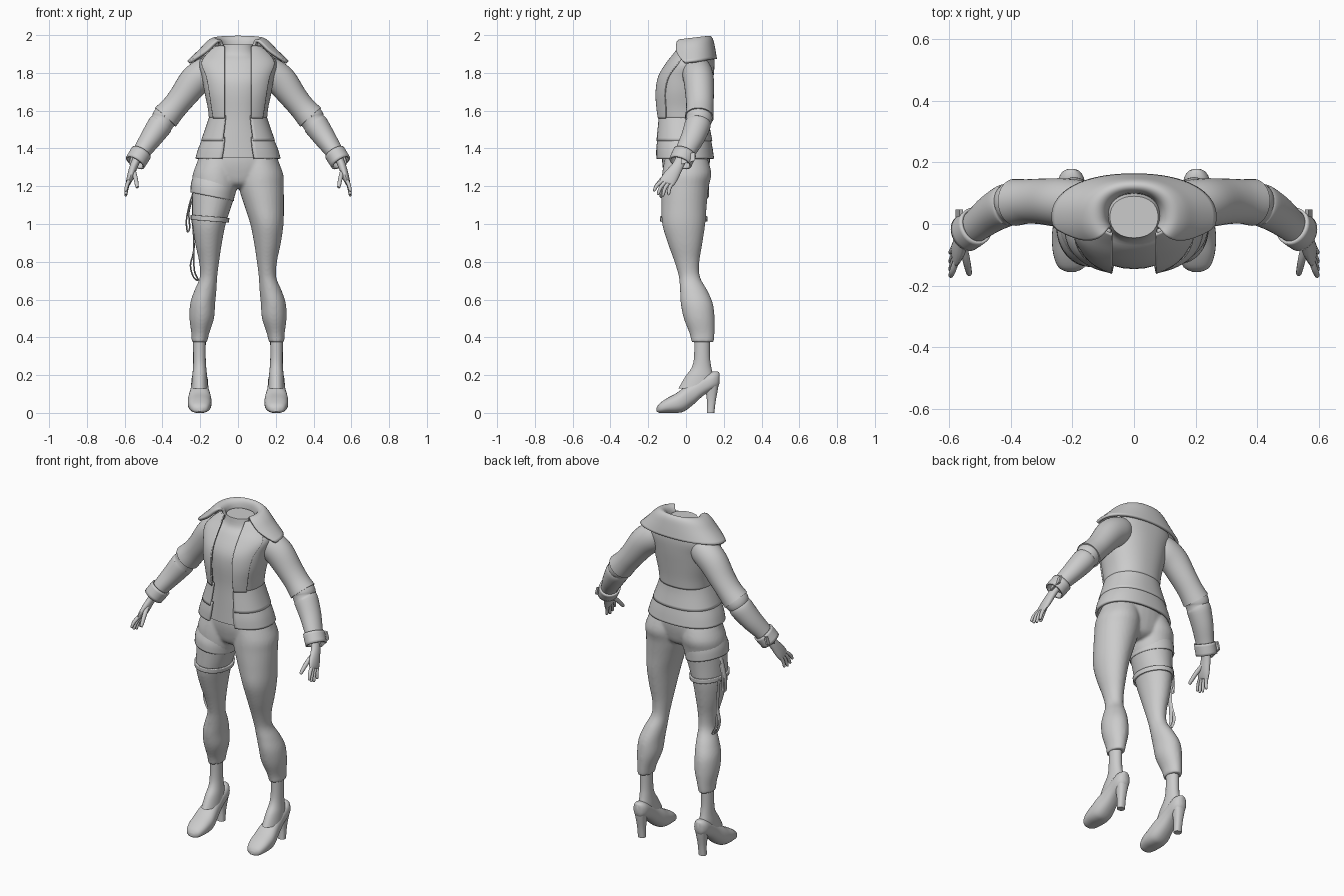
import bpy, bmesh, math
from mathutils import Vector as V

X, Y, Z = V((1, 0, 0)), V((0, 1, 0)), V((0, 0, 1))


def smooth_rows(rows, sub):
    """Catmull-Rom interpolation of row tuples."""
    out = []
    for i in range(len(rows) - 1):
        p = [rows[max(0, min(len(rows) - 1, i + d))] for d in (-1, 0, 1, 2)]
        for s in range(sub):
            t = s / sub
            out.append([b + .5 * t * (c - a + t * (2*a - 5*b + 4*c - d + t * (3*(b - c) + d - a)))
                        for a, b, c, d in zip(*p)])
    return out + [list(rows[-1])]


def finish(ob, angle=40):
    bpy.ops.object.select_all(action='DESELECT')
    ob.select_set(True)
    bpy.context.view_layer.objects.active = ob
    bpy.ops.object.shade_smooth_by_angle(angle=math.radians(angle))


def loft(name, rows, n=32, sub=4, frame=(X, Y), power=2.0, arc=False, cap=True,
         slope=(0, 0), thick=0, mirror=False):
    """Skin of rings (x, y, z, rx, ry[, arc start x[, arc end x]]); frame None follows the path."""
    rows = smooth_rows(rows, sub)
    cs = [V(r[:3]) for r in rows]
    f = lambda s: math.copysign(abs(s) ** (2 / power), s)
    edge = lambda g, rx: math.asin(max(0, min(1, g / rx)) ** (power / 2))
    bm, rings = bmesh.new(), []
    for i, r in enumerate(rows):
        rx, ry = max(r[3], .001), max(r[4], .001)
        if frame:
            u, v = frame
        else:
            t = (cs[min(i + 1, len(cs) - 1)] - cs[max(i - 1, 0)]).normalized()
            v = (Y - t * Y.dot(t)).normalized()
            u = v.cross(t)
        a, b = 0, 2 * math.pi
        if arc:
            a, b = edge(r[5], rx), edge(r[6], rx) if len(r) > 6 else math.pi
        ring = []
        for k in range(n + 1 if arc else n):
            th = a + (b - a) * k / n
            p = cs[i] + u * rx * f(math.sin(th)) - v * ry * f(math.cos(th))
            p.z += slope[0] * (p.x - cs[i].x) + slope[1] * p.y
            ring.append(bm.verts.new(p))
        rings.append(ring)
    for r0, r1 in zip(rings, rings[1:]):
        for k in range(n):
            j = (k + 1) % len(r0)
            bm.faces.new((r0[k], r0[j], r1[j], r1[k]))
    if cap and not arc and not thick:
        bm.faces.new(rings[0])
        bm.faces.new(rings[-1])
    bmesh.ops.recalc_face_normals(bm, faces=bm.faces)
    me = bpy.data.meshes.new(name)
    bm.to_mesh(me)
    bm.free()
    ob = bpy.data.objects.new(name, me)
    bpy.context.collection.objects.link(ob)
    finish(ob)
    if mirror:
        ob.modifiers.new("mirror", 'MIRROR')
    if thick:
        s = ob.modifiers.new("thickness", 'SOLIDIFY')
        s.thickness, s.offset = thick, 0
    return ob


def span(z, rx, y0, y1, *g):
    """Horizontal ring centred on x = 0 from its front and back y."""
    return (0, (y0 + y1) / 2, z, rx, (y1 - y0) / 2, *g)


# Trousers: pelvis and two legs fused into one skin
leg = [(.10, 0, 1.36, .10, .11), (.118, .004, 1.27, .12, .13), (.122, -.004, 1.2, .12, .125),
       (.138, -.01, 1.1, .105, .12), (.153, -.012, 1.0, .088, .114), (.156, -.005, .9, .071, .092),
       (.153, .005, .8, .053, .066), (.156, .018, .72, .046, .056), (.172, .04, .65, .058, .072),
       (.187, .057, .58, .066, .085), (.192, .07, .5, .065, .082), (.2, .085, .42, .047, .066),
       (.204, .088, .375, .042, .06)]
pelvis = loft("trousers", [(0, 0, 1.42, .18, .12), (0, 0, 1.34, .213, .127), (0, 0, 1.27, .222, .118),
                           (0, 0, 1.215, .13, .10), (0, 0, 1.19, .04, .06)])
legs = [loft("leg", [(s * r[0], *r[1:]) for r in leg]) for s in (1, -1)]
for o in legs + [pelvis]:
    o.select_set(True)
bpy.context.view_layer.objects.active = pelvis
bpy.ops.object.join()
m = pelvis.modifiers.new("fuse", 'REMESH')
m.mode, m.voxel_size, m.use_smooth_shade = 'VOXEL', .008, True
m = pelvis.modifiers.new("soften", 'SMOOTH')
m.iterations = 6

# Bare ankles and feet
loft("foot", [(.204, .085, .42, .034, .042), (.204, .085, .3, .033, .042), (.203, .082, .24, .035, .052),
              (.203, .07, .19, .04, .075), (.203, .05, .13, .044, .09)], mirror=True)

# High-heeled shoes: sections along y from (y, bottom, top, half width)
shoe = [(-.155, .008, .028, .014), (-.14, 0, .05, .042), (-.10, 0, .078, .058), (-.05, 0, .105, .063),
        (-.01, .008, .135, .06), (.04, .045, .165, .05), (.09, .09, .195, .045), (.14, .12, .218, .043),
        (.168, .135, .218, .03), (.178, .16, .21, .012)]
loft("shoe", [(.203, y, (a + b) / 2, w, (b - a) / 2) for y, a, b, w in shoe],
     frame=(X, Z), power=2.4, mirror=True)
loft("shoe_heel", [(.203, .13, 0, .022, .02), (.203, .134, .06, .023, .023), (.203, .136, .12, .03, .032),
                   (.203, .138, .16, .038, .036)], n=20, power=2.5, mirror=True)

# Shirt, closed at the neck
loft("shirt", [span(1.35, .20, -.14, .13), span(1.45, .165, -.138, .11), span(1.57, .135, -.138, .10),
               span(1.70, .15, -.146, .12), span(1.78, .17, -.134, .13), span(1.86, .15, -.088, .13),
               span(1.90, .10, -.055, .11), span(1.95, .078, -.045, .09)], power=2.2)

# Jacket: bodice, lapels and two flared tiers, all open at the front
bodice = [(1.56, .148, -.148, .115), (1.62, .155, -.156, .12), (1.70, .172, -.158, .13),
          (1.78, .185, -.143, .14), (1.85, .20, -.10, .145), (1.90, .165, -.062, .14), (1.94, .12, -.035, .125)]
jk = dict(n=28, power=2.3, arc=True, mirror=True)
loft("jacket_bodice", [span(*r, .075) for r in bodice], thick=.012, **jk)
line = (.128, .138, .15, .165, .19, .16, .115)
loft("lapel", [span(z, rx + .008, a - .006, b + .006, .07, g)
               for (z, rx, a, b), g in zip(bodice, line)], thick=.01, **jk)
loft("jacket_peplum", [span(1.575, .144, -.148, .112, .065), span(1.52, .162, -.152, .118, .07),
                       span(1.44, .19, -.16, .134, .08)], thick=.012, **jk)
loft("jacket_hem", [span(1.46, .176, -.15, .122, .07), span(1.40, .203, -.157, .134, .075),
                    span(1.345, .219, -.158, .142, .085)], thick=.014, **jk)

# Turned-down collar with a wide cape over the shoulders
loft("collar", [(0, .03, 1.89, .085, .075, .07), (0, .03, 1.955, .098, .08, .085), (0, .028, 1.974, .125, .095, .10),
                (0, .026, 1.958, .158, .11, .125), (0, .024, 1.915, .20, .122, .17),
                (0, .024, 1.855, .262, .132, .257)],
     n=32, power=2.2, arc=True, mirror=True, slope=(0, .12), thick=.016)

# Sleeves: upper part overlaps the forearm at the elbow
loft("upper_sleeve", [(.13, .055, 1.83, .07, .07), (.17, .06, 1.80, .083, .08), (.23, .068, 1.755, .083, .08),
                      (.30, .073, 1.665, .071, .074), (.345, .073, 1.61, .069, .072),
                      (.385, .07, 1.565, .075, .076)], frame=None, mirror=True)
loft("forearm_sleeve", [(.33, .072, 1.63, .06, .062), (.385, .07, 1.565, .068, .07), (.40, .064, 1.54, .062, .066),
                        (.415, .06, 1.52, .066, .069), (.46, .035, 1.455, .058, .063),
                        (.505, 0, 1.39, .048, .055), (.53, -.02, 1.35, .044, .051)], frame=None, mirror=True)
loft("cuff", [(.512, -.006, 1.378, .052, .058), (.528, -.018, 1.352, .052, .058),
              (.545, -.03, 1.325, .051, .057)], frame=None, sub=2, thick=.01, mirror=True)

# Small strap tab standing off each cuff
bpy.ops.mesh.primitive_cube_add(size=1)
tab = bpy.context.object
tab.name = "cuff_tab"
for v in tab.data.vertices:
    c = v.co
    v.co = (.566 + c.x * .012 - c.z * .012, .01 + c.y * .075, 1.348 + c.z * .045 + c.y * .02)
tab.modifiers.new("mirror", 'MIRROR')

# Hands
loft("palm", [(.535, -.025, 1.345, .022, .03), (.552, -.045, 1.305, .021, .031), (.568, -.078, 1.255, .019, .04),
              (.579, -.1, 1.222, .013, .04), (.581, -.104, 1.213, .006, .03)], frame=None, n=20, mirror=True)


def finger(name, a, k, b, r):
    rows = [(*a, r, r), (*k, r * .95, r * .95), (*b, r * .7, r * .7)]
    tip = V(b) + (V(b) - V(k)).normalized() * .006
    loft(name, rows + [(*tip, .001, .001)], n=10, sub=3, frame=None, mirror=True)


for i, (y, ty, tz) in enumerate([(-.13, -.168, 1.178), (-.11, -.147, 1.16), (-.09, -.122, 1.152),
                                 (-.07, -.092, 1.158)]):
    finger(f"finger_{i + 1}", (.576, y + .01, 1.232), (.588, (y + ty) / 2 - .004, (1.232 + tz) / 2),
           (.594, ty, tz), .0105)
finger("thumb", (.555, -.065, 1.285), (.543, -.118, 1.245), (.534, -.16, 1.198), .013)

# Right thigh: overlapping short trouser leg and strap
loft("thigh_cover", [(-.122, -.003, 1.23, .112, .118), (-.132, -.008, 1.19, .113, .126),
                     (-.137, -.009, 1.145, .111, .127)], slope=(-.2, 0), thick=.008)
loft("thigh_strap", [(-.148, -.012, 1.04, .098, .121), (-.15, -.012, 1.015, .096, .12)],
     slope=(-.08, 0), thick=.01)

# Loose ribbons hanging from the strap
ribbons = [[(-.238, .01, 1.165), (-.258, .01, 1.10), (-.273, .01, 1.02), (-.268, .01, .96), (-.256, .015, .98),
            (-.26, .02, 1.06), (-.246, .02, 1.12)],
           [(-.243, .03, 1.03), (-.234, .03, .92), (-.236, .035, .85), (-.252, .04, .78), (-.236, .04, .72),
            (-.212, .04, .70)],
           [(-.232, .03, .90), (-.234, .035, .82), (-.23, .04, .75), (-.208, .04, .70)]]
for i, pts in enumerate(ribbons):
    loft(f"hanging_ribbon_{i + 1}", [(*p, .004, .014) for p in pts], n=8, frame=None)
